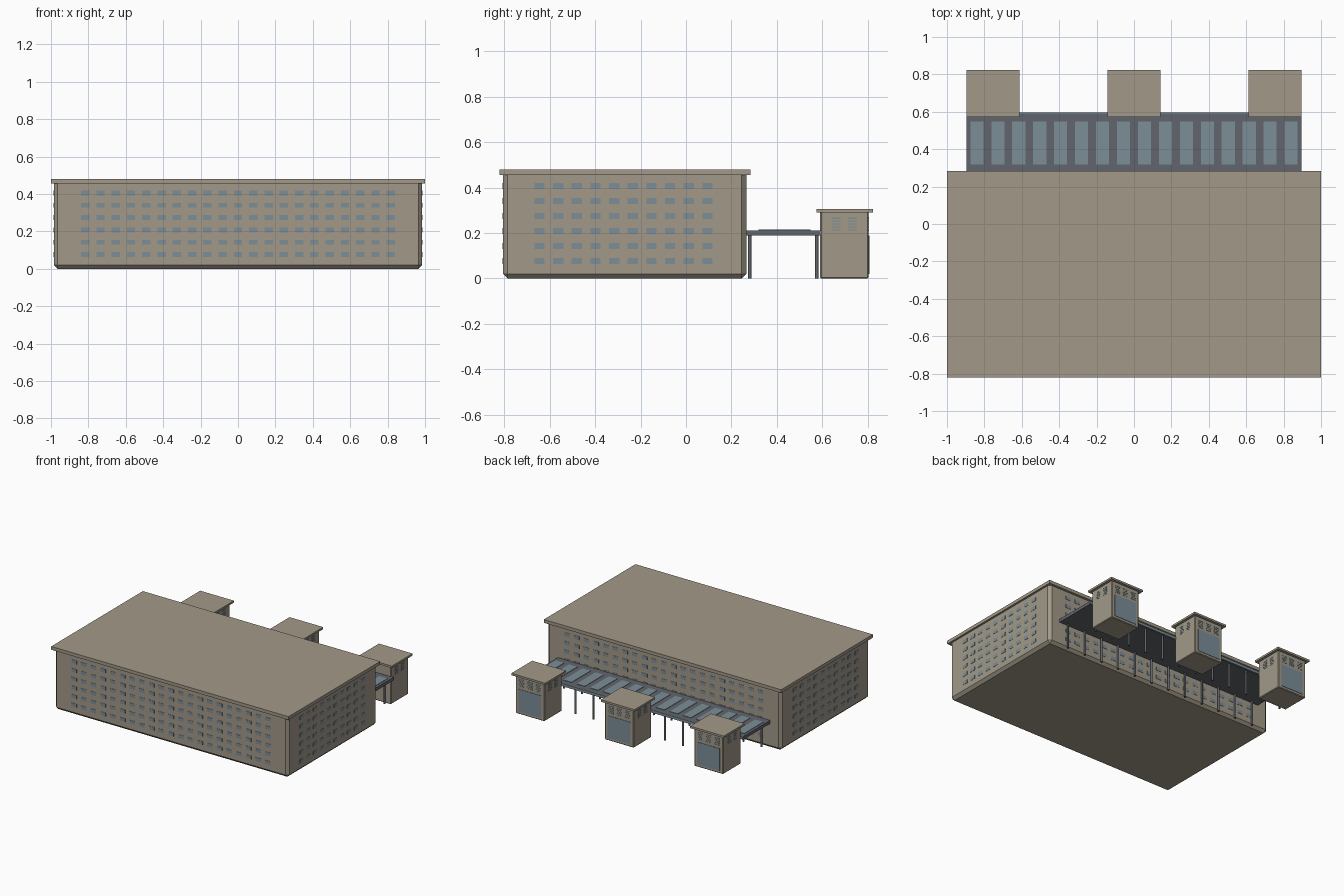
import bpy, bmesh
from mathutils import Matrix, Vector

if "Cube" in bpy.data.objects:
    bpy.data.objects.remove(bpy.data.objects["Cube"])


def material(name, rgb):
    m = bpy.data.materials.new(name)
    m.diffuse_color = (*rgb, 1)
    m.use_nodes = True
    m.node_tree.nodes["Principled BSDF"].inputs["Base Color"].default_value = m.diffuse_color
    return m


WALL = material("wall_tan", (0.36, 0.32, 0.25))
GLASS = material("blue_glass", (0.20, 0.27, 0.31))
STEEL = material("dark_steel", (0.12, 0.13, 0.15))


def add_box(bm, lo, hi):
    lo, hi = Vector(lo), Vector(hi)
    mat = Matrix.Translation((lo + hi) / 2) @ Matrix.Diagonal((*(hi - lo), 1))
    bmesh.ops.create_cube(bm, size=1, matrix=mat)


def finish(bm, name, mat):
    me = bpy.data.meshes.new(name)
    bm.to_mesh(me)
    bm.free()
    me.materials.append(mat)
    ob = bpy.data.objects.new(name, me)
    bpy.context.collection.objects.link(ob)
    return ob


def boxes(name, mat, spans, bevel=0):
    bm = bmesh.new()
    for lo, hi in spans:
        add_box(bm, lo, hi)
    if bevel:
        bmesh.ops.bevel(bm, geom=bm.edges[:], offset=bevel, segments=1,
                        profile=0.5, affect='EDGES')
    return finish(bm, name, mat)


def centred(c, s):
    c, s = Vector(c), Vector(s) / 2
    return c - s, c + s


# Main hall with chamfered edges and overhanging flat roof
X, Y0, Y1 = 0.985, -0.805, 0.265
boxes("main_hall", WALL, [((-X, Y0, 0), (X, Y1, 0.478))], 0.02)
boxes("main_roof", WALL, [((-1, -0.82, 0.455), (1, 0.283, 0.48))])

# Window grids on all four walls
rows = [0.076 + 0.066 * i for i in range(6)]
xs = [0.0817 * (i - 10) for i in range(21)]
ys = [-0.275 + 0.082 * (i - 4.5) for i in range(10)]
W, H, T = 0.045, 0.026, 0.004
for name, y in (("front_windows", Y0), ("back_windows", Y1)):
    boxes(name, GLASS, [centred((x, y, z), (W, T, H)) for x in xs for z in rows])
for name, x in (("left_windows", -X), ("right_windows", X)):
    boxes(name, GLASS, [centred((x, y, z), (T, W, H)) for y in ys for z in rows])

# Canopy behind the hall, with glass roof lights and a thin edge strip
boxes("canopy_deck", STEEL, [((-0.895, 0.255, 0.188), (0.895, 0.59, 0.212))])
boxes("canopy_roof_lights", GLASS,
      [centred((0.112 * (i - 7.5), 0.433, 0.212), (0.07, 0.23, 0.006)) for i in range(16)])
boxes("canopy_edge_strip", GLASS, [((-0.895, 0.59, 0.192), (0.895, 0.596, 0.212))])

# Two rows of canopy posts
bm = bmesh.new()
for i in range(12):
    for y in (0.28, 0.575):
        bmesh.ops.create_cone(bm, cap_ends=True, segments=12, radius1=0.007, radius2=0.007,
                              depth=0.19, matrix=Matrix.Translation((0.151 * (i - 5.5), y, 0.095)))
finish(bm, "canopy_posts", STEEL)

# Three entrance kiosks: body, roof, door glass, upper panes and side louvres
for side, cx in (("left", -0.753), ("middle", 0), ("right", 0.753)):
    hw, y0, y1 = 0.122, 0.59, 0.803
    boxes(side + "_kiosk_body", WALL, [((cx - hw, y0, 0), (cx + hw, y1, 0.295))], 0.005)
    boxes(side + "_kiosk_roof", WALL, [((cx - 0.142, 0.573, 0.29), (cx + 0.142, 0.823, 0.305))])
    boxes(side + "_kiosk_door", GLASS, [centred((cx, y1, 0.105), (0.19, 0.006, 0.17))])
    boxes(side + "_kiosk_upper_louvres", GLASS,
          [centred((cx + dx, y1, 0.213 + 0.013 * k), (0.04, 0.004, 0.005))
           for dx in (-0.07, 0, 0.07) for k in range(5)])
    boxes(side + "_kiosk_side_louvres", GLASS,
          [centred((cx + s * hw, y, 0.213 + 0.013 * k), (0.004, 0.038, 0.005))
           for s in (-1, 1) for y in (0.66, 0.732) for k in range(5)])
